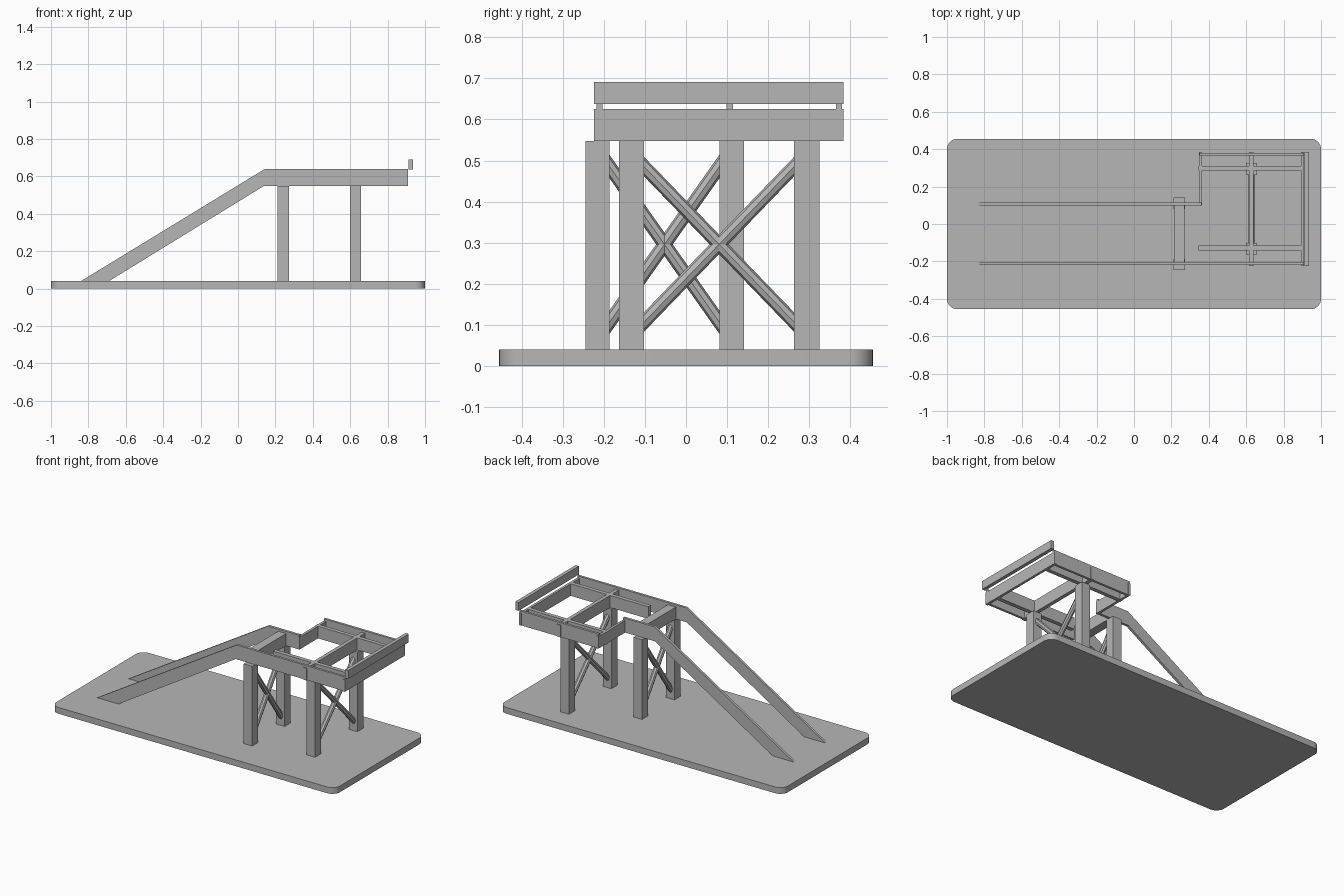
import bpy, bmesh, math
from mathutils import Vector

cube = bpy.data.objects.get("Cube")
if cube:
    bpy.data.objects.remove(cube, do_unlink=True)

# Single grey finish
grey = bpy.data.materials.new("plain_grey")
grey.use_nodes = True
colour = (0.47, 0.47, 0.47, 1)
grey.diffuse_color = colour
grey.node_tree.nodes["Principled BSDF"].inputs["Base Color"].default_value = colour


def finish(name, bm):
    bmesh.ops.recalc_face_normals(bm, faces=bm.faces)
    mesh = bpy.data.meshes.new(name)
    bm.to_mesh(mesh)
    bm.free()
    mesh.materials.append(grey)
    obj = bpy.data.objects.new(name, mesh)
    bpy.context.collection.objects.link(obj)
    return obj


def box(name, x, y, z):
    """Box between pairs of limits on each axis."""
    bm = bmesh.new()
    bmesh.ops.create_cube(bm, size=1)
    for v in bm.verts:
        v.co = [lim[0] if c < 0 else lim[1] for c, lim in zip(v.co, (x, y, z))]
    return finish(name, bm)


def side_board(name, profile, y):
    """Board cut to an x-z outline and extruded across y."""
    bm = bmesh.new()
    face = bm.faces.new([bm.verts.new((px, y[0], pz)) for px, pz in profile])
    out = bmesh.ops.extrude_face_region(bm, geom=[face])
    moved = [g for g in out["geom"] if isinstance(g, bmesh.types.BMVert)]
    bmesh.ops.translate(bm, verts=moved, vec=(0, y[1] - y[0], 0))
    return finish(name, bm)


def bar(name, a, b, radius):
    """Eight-sided bar between two points."""
    a, b = Vector(a), Vector(b)
    bm = bmesh.new()
    bmesh.ops.create_cone(bm, cap_ends=True, segments=8, radius1=radius,
                          radius2=radius, depth=(b - a).length)
    obj = finish(name, bm)
    obj.location = (a + b) / 2
    obj.rotation_euler = (b - a).to_track_quat("Z", "Y").to_euler()
    return obj


# Base slab with rounded corners
BASE = 0.04
slab = box("base_slab", (-1, 1), (-0.455, 0.455), (0, BASE))
bm = bmesh.new()
bm.from_mesh(slab.data)
corners = [e for e in bm.edges if abs(e.verts[0].co.z - e.verts[1].co.z) > 0.01]
bmesh.ops.bevel(bm, geom=corners, offset=0.055, segments=8, profile=0.5, affect="EDGES")
bm.to_mesh(slab.data)
bm.free()
bpy.context.view_layer.objects.active = slab
slab.select_set(True)
bpy.ops.object.shade_smooth_by_angle(angle=math.radians(35))

# Heights of the deck frame
LOW, MID, TOP = 0.548, 0.625, 0.639
END = 0.909

# Two post frames, each with a crossed pair of braces
frames = {
    "ramp": ((0.212, 0.272), (-0.245, -0.186), (0.081, 0.141)),
    "deck": ((0.598, 0.657), (-0.163, -0.102), (0.263, 0.325)),
}
for label, (x, right, left) in frames.items():
    box(label + "_post_right", x, right, (BASE, LOW))
    box(label + "_post_left", x, left, (BASE, LOW))
    xc = sum(x) / 2
    for side, (z0, z1) in {"falling": (0.485, 0.107), "rising": (0.107, 0.485)}.items():
        slope = (z1 - z0) / (left[0] - right[1]) * 0.02
        bar(label + "_brace_" + side, (xc, right[1] - 0.02, z0 - slope),
            (xc, left[0] + 0.02, z1 + slope), 0.0165)

# Sloping side boards that level off into the deck
for name, end, y in (("right_stringer", END, (-0.218, -0.203)),
                     ("left_stringer", 0.362, (0.099, 0.115))):
    side_board(name, [(-0.84, BASE), (-0.69, BASE), (0.137, LOW), (end, LOW),
                      (end, TOP), (0.142, TOP)], y)
box("left_rim_board", (0.35, END), (0.365, 0.38), (LOW, TOP))

# Lengthwise joists over the deck posts
box("right_joist", (0.345, 0.895), (-0.141, -0.115), (LOW, MID))
box("left_joist", (0.345, 0.895), (0.286, 0.311), (LOW, MID))

# Cross members
box("ramp_head_beam", (0.214, 0.27), (-0.204, 0.1), (LOW, MID))
box("entry_board", (0.348, 0.364), (0.099, 0.384), (LOW, MID))
box("middle_beam", (0.616, 0.64), (-0.224, 0.384), (LOW, MID))
box("end_board", (0.894, END + 0.001), (-0.224, 0.384), (LOW, MID))

# Raised board along the far end
box("end_rail", (0.912, 0.935), (-0.224, 0.384), (0.638, 0.691))
